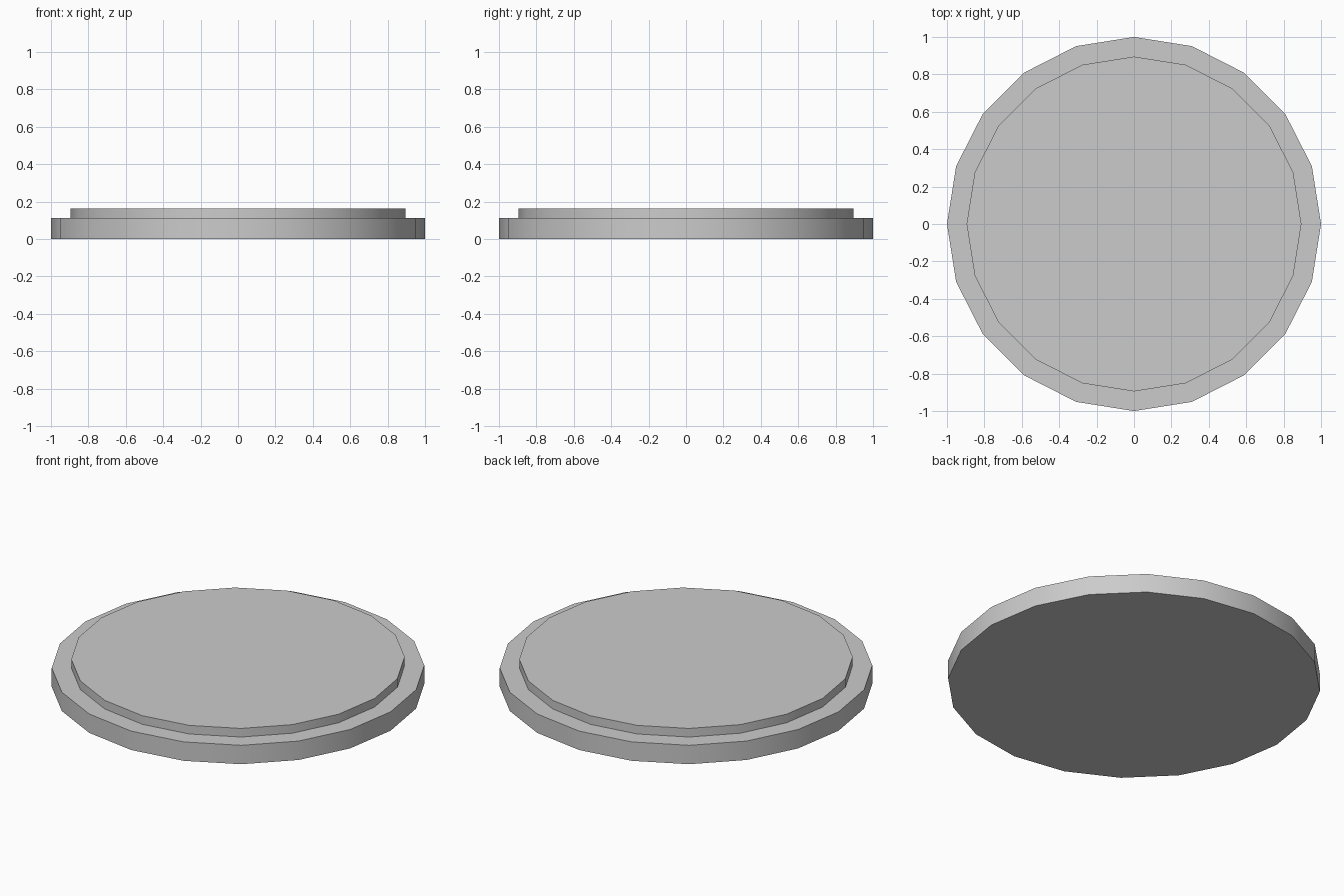
import bpy, bmesh
from math import cos, sin, tau

if "Cube" in bpy.data.objects:
    bpy.data.objects.remove(bpy.data.objects["Cube"])

SIDES = 20
# (radius, height) of each ring, from the underside to the raised top
PROFILE = [(1.0, 0.0), (1.0, 0.112), (0.895, 0.112), (0.895, 0.163)]

# Stepped round plate: stack the rings, bridge them, cap both ends
bm = bmesh.new()
rings = [[bm.verts.new((r * cos(tau * i / SIDES), r * sin(tau * i / SIDES), z))
          for i in range(SIDES)] for r, z in PROFILE]
for low, high in zip(rings, rings[1:]):
    for i in range(SIDES):
        j = (i + 1) % SIDES
        bm.faces.new((low[i], low[j], high[j], high[i]))
bm.faces.new(rings[0][::-1])
bm.faces.new(rings[-1])

mesh = bpy.data.meshes.new("stepped_disc")
bm.to_mesh(mesh)
bm.free()
disc = bpy.data.objects.new("stepped_disc", mesh)
bpy.context.collection.objects.link(disc)

# Round walls shade smoothly, step edges stay sharp
bpy.context.view_layer.objects.active = disc
disc.select_set(True)
bpy.ops.object.shade_smooth_by_angle()
